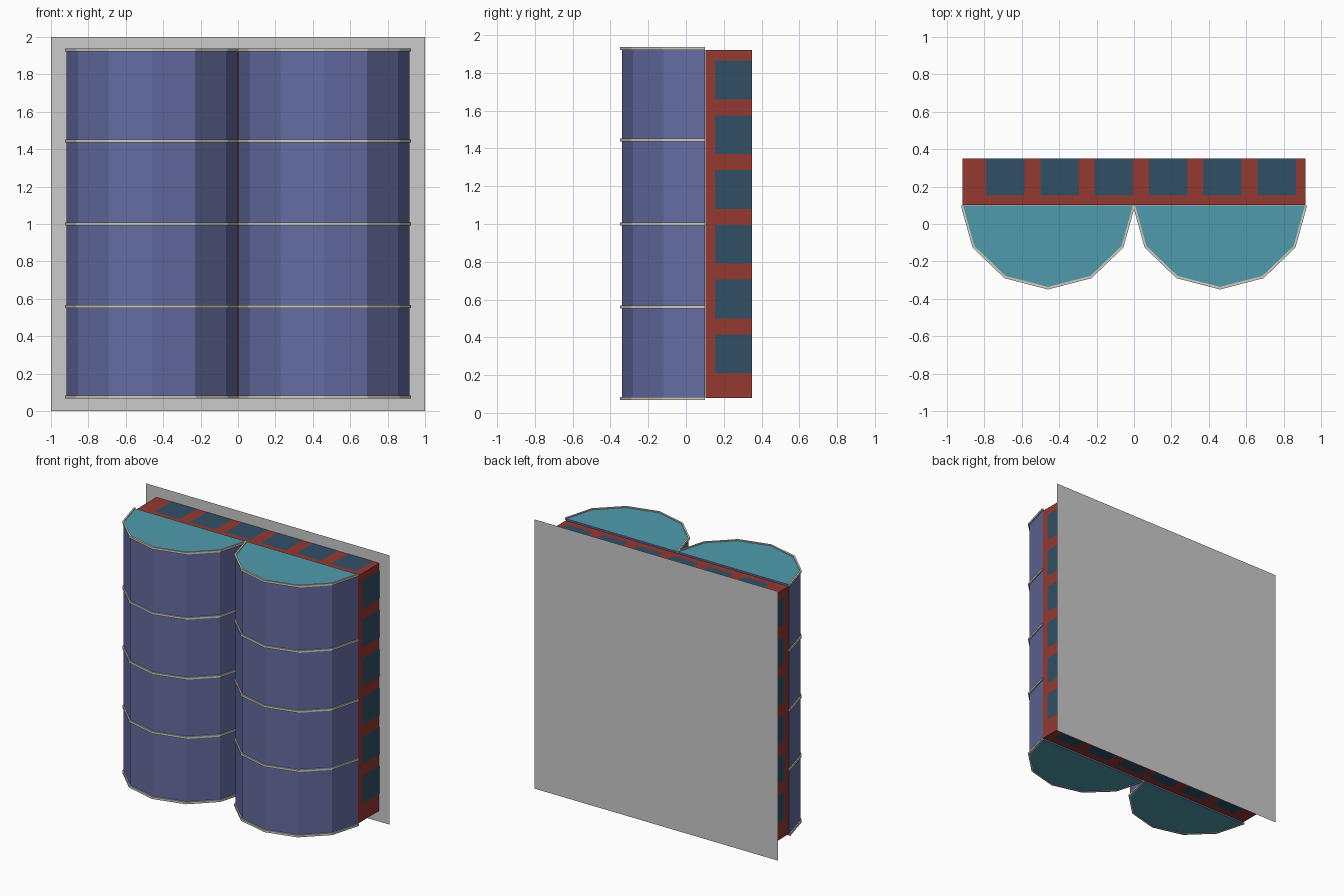
import bpy, bmesh
from math import sin, cos, pi

if "Cube" in bpy.data.objects:
    bpy.data.objects.remove(bpy.data.objects["Cube"])

def material(name, r, g, b):
    m = bpy.data.materials.new(name)
    m.diffuse_color = (r, g, b, 1)
    m.use_nodes = True
    m.node_tree.nodes["Principled BSDF"].inputs["Base Color"].default_value = m.diffuse_color
    return m

BLUE = material("blue", 0.13, 0.15, 0.36)
TEAL = material("teal", 0.08, 0.33, 0.42)
RED = material("red", 0.30, 0.04, 0.03)
NAVY = material("navy", 0.03, 0.08, 0.13)
CREAM = material("cream", 0.62, 0.60, 0.52)

def build(name, bm, *mats):
    mesh = bpy.data.meshes.new(name)
    bm.to_mesh(mesh)
    bm.free()
    for m in mats:
        mesh.materials.append(m)
    ob = bpy.data.objects.new(name, mesh)
    bpy.context.collection.objects.link(ob)
    return ob

def quad(bm, *pts):
    return bm.faces.new([bm.verts.new(p) for p in pts])

def arc(cx, rx, ry):
    # front half of a 12-sided column
    return [(cx - rx * cos(i * pi / 6), 0.1 - ry * sin(i * pi / 6)) for i in range(7)]

# half-round columns with teal ends and cream hoops
for side, cx in (("left", -0.46), ("right", 0.46)):
    bm = bmesh.new()
    base = bm.faces.new([bm.verts.new((x, y, 0.07)) for x, y in arc(cx, 0.458, 0.44)])
    ext = bmesh.ops.extrude_face_region(bm, geom=[base])
    bmesh.ops.translate(bm, vec=(0, 0, 1.862),
                        verts=[v for v in ext["geom"] if isinstance(v, bmesh.types.BMVert)])
    bmesh.ops.recalc_face_normals(bm, faces=bm.faces)
    for f in bm.faces:
        f.material_index = int(abs(f.normal.z) > 0.5)
    build(side + "_column", bm, BLUE, TEAL)

    bm = bmesh.new()
    for z in (0.075, 0.56, 1.0, 1.445, 1.93):
        inner, outer = arc(cx, 0.454, 0.436), arc(cx, 0.466, 0.45)
        rows = [[bm.verts.new(p) for p in ((*i, z - 0.008), (*o, z - 0.008),
                                           (*o, z + 0.008), (*i, z + 0.008))]
                for i, o in zip(inner, outer)]
        for a, b in zip(rows, rows[1:]):
            for k in range(4):
                n = (k + 1) % 4
                bm.faces.new((a[k], a[n], b[n], b[k]))
        bm.faces.new(rows[0])
        bm.faces.new(rows[-1])
    bmesh.ops.recalc_face_normals(bm, faces=bm.faces)
    build(side + "_hoops", bm, CREAM)

# red housing behind the columns, its open back closed by the wall plate
bm = bmesh.new()
bmesh.ops.create_cube(bm, size=1)
for v in bm.verts:
    v.co = (v.co.x * 1.832, 0.226 + v.co.y * 0.248, 1 + v.co.z * 1.84)
bmesh.ops.delete(bm, geom=[f for f in bm.faces if f.normal.y > 0.5], context='FACES_ONLY')
build("housing", bm, RED)

# dark panels set in all four sides of the housing
bm = bmesh.new()
Y0, Y1, E = 0.153, 0.349, 0.0015
for i in range(6):
    a = -0.79 + i * 0.29
    b = a + 0.205
    for z, flip in ((1.92 + E, 1), (0.08 - E, -1)):
        quad(bm, *[(a, Y0, z), (b, Y0, z), (b, Y1, z), (a, Y1, z)][::flip])
    for x, flip in ((0.916 + E, 1), (-0.916 - E, -1)):
        quad(bm, *[(x, Y0, 1 + a), (x, Y1, 1 + a), (x, Y1, 1 + b), (x, Y0, 1 + b)][::flip])
build("side_panels", bm, NAVY)

# thin wall plate
bm = bmesh.new()
quad(bm, (1, 0.35, 0), (-1, 0.35, 0), (-1, 0.35, 2), (1, 0.35, 2))
build("wall_plate", bm)
